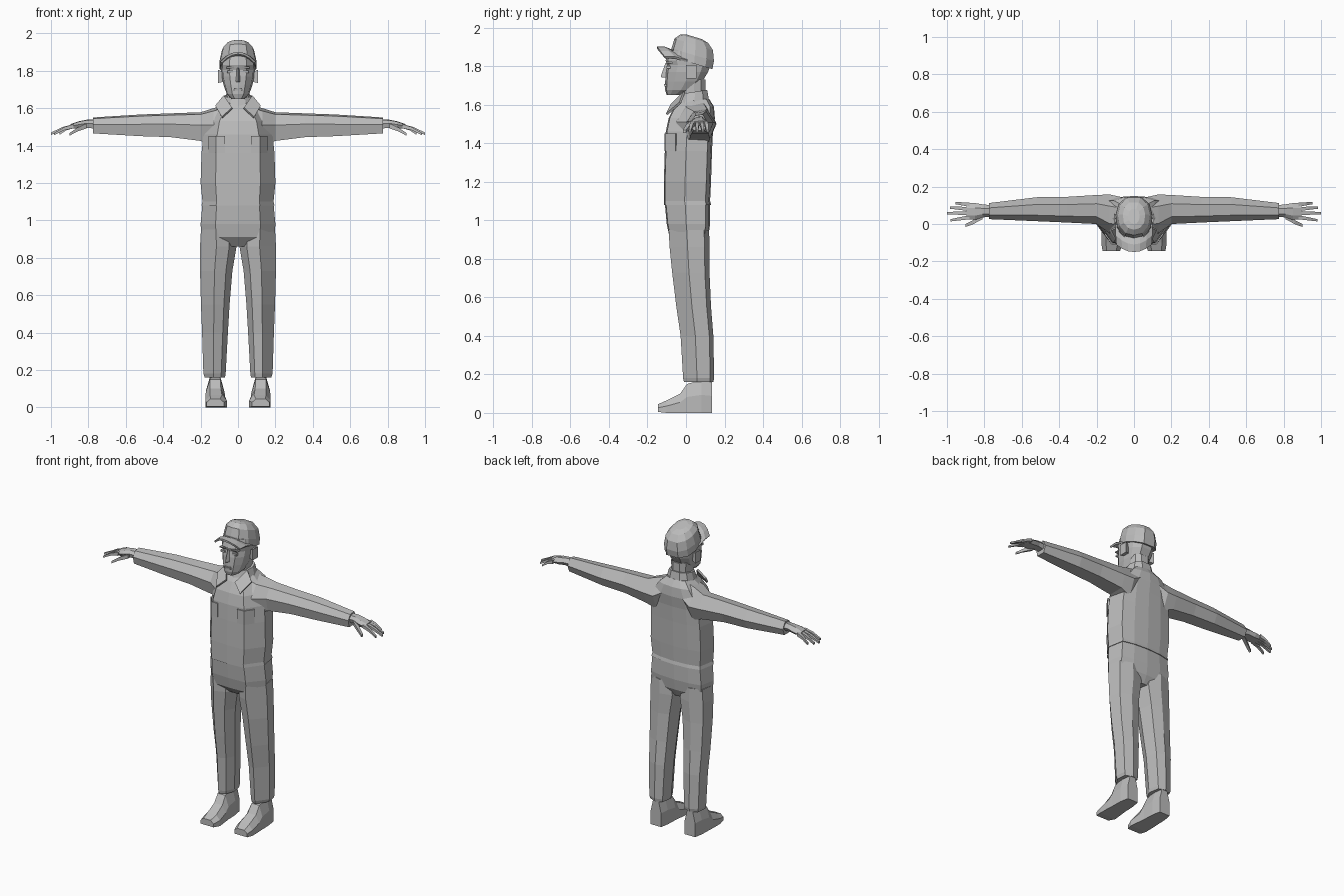
import bpy
import bmesh
from mathutils import Vector

cube = bpy.data.objects.get("Cube")
if cube:
    bpy.data.objects.remove(cube)

grey = bpy.data.materials.new("plain_grey")
grey.use_nodes = True
COLOUR = (0.5, 0.5, 0.5, 1)
grey.diffuse_color = COLOUR
grey.node_tree.nodes["Principled BSDF"].inputs["Base Color"].default_value = COLOUR

# Cross-sections in unit coordinates
TORSO = [(0, -1), (.6, -.95), (1, -.1), (.9, .8), (.5, .95), (0, 1),
         (-.5, .95), (-.9, .8), (-1, -.1), (-.6, -.95)]
LEG = [(.1, -1), (1, -.1), (.85, .75), (0, 1), (-.8, .8), (-1, -.1), (-.6, -.75)]
SLEEVE = [(-.5, .85), (-1, .1), (-.75, -1), (.6, -1), (1, 0), (.4, 1)]
HEAD = [(0, -1), (.5, -.9), (.9, -.5), (1, .1), (.85, .65), (.4, 1),
        (-.4, 1), (-.85, .65), (-1, .1), (-.9, -.5), (-.5, -.9)]
SHOE = [(-1, -1), (1, -1), (1, .1), (.55, 1), (-.55, 1), (-1, .1)]
BOX = [(-1, -1), (1, -1), (1, 1), (-1, 1)]


def finish(name, bm, thickness=0):
    """Turn a bmesh into a flat-shaded object."""
    bmesh.ops.recalc_face_normals(bm, faces=bm.faces)
    mesh = bpy.data.meshes.new(name)
    bm.to_mesh(mesh)
    bm.free()
    mesh.materials.append(grey)
    obj = bpy.data.objects.new(name, mesh)
    bpy.context.collection.objects.link(obj)
    if thickness:
        shell = obj.modifiers.new("thickness", "SOLIDIFY")
        shell.thickness = thickness
        shell.offset = 0
    return obj


def section(profile, axis, pos, a_min, a_max, b_min, b_max, tilt=0):
    """Fit a unit profile to a rectangle across the given axis."""
    points = []
    for u, v in profile:
        a = (a_min + a_max) / 2 + u * (a_max - a_min) / 2
        b = (b_min + b_max) / 2 + v * (b_max - b_min) / 2
        points.append({"x": Vector((pos, a, b)),
                       "y": Vector((a, pos, b)),
                       "z": Vector((a, b, pos - tilt * b))}[axis])
    return points


def loft(name, profile, axis, stations, side=1, tilt=0):
    """Skin a row of sections and close both ends."""
    bm = bmesh.new()
    rings = []
    for station in stations:
        ring = section(profile, axis, *station, tilt=tilt)
        rings.append([bm.verts.new((p.x * side, p.y, p.z)) for p in ring])
    for low, high in zip(rings, rings[1:]):
        for i in range(len(low)):
            j = (i + 1) % len(low)
            bm.faces.new((low[i], low[j], high[j], high[i]))
    bm.faces.new(rings[0])
    bm.faces.new(rings[-1])
    return finish(name, bm)


def upright(name, profile, stations, tilt=0):
    """Symmetric vertical loft: height, half width, front, back."""
    return loft(name, profile, "z",
                [(z, -w, w, front, back) for z, w, front, back in stations], tilt=tilt)


def sheet(name, rows, thickness, side=1):
    """Thin panel through equal rows of points."""
    bm = bmesh.new()
    grid = [[bm.verts.new((x * side, y, z)) for x, y, z in row] for row in rows]
    for r, s in zip(grid, grid[1:]):
        for i in range(len(r) - 1):
            bm.faces.new((r[i], r[i + 1], s[i + 1], s[i]))
    return finish(name, bm, thickness)


def stick(name, path, width, height, side):
    """Tapering square rod along x, for the fingers."""
    stations = []
    for i, (x, y, z) in enumerate(path):
        k = 1 - .22 * i
        stations.append((x, y - width * k, y + width * k, z - height * k, z + height * k))
    return loft(name, BOX, "x", stations, side)


# Jacket and hips
upright("jacket", TORSO, [
    (1.08, .195, -.115, .13), (1.1, .19, -.115, .125), (1.2, .2, -.115, .13),
    (1.36, .195, -.11, .135), (1.46, .185, -.105, .14), (1.53, .165, -.09, .15),
    (1.59, .12, -.06, .145), (1.63, .075, -.03, .12)])
upright("hips", TORSO, [
    (1.09, .19, -.11, .125), (.98, .2, -.1, .125), (.91, .195, -.085, .115),
    (.86, .07, -.04, .09)])

# Head, neck and collar
upright("neck", HEAD, [(1.57, .07, -.05, .1), (1.64, .06, -.03, .1), (1.73, .062, -.03, .1)])
upright("collar_band", HEAD, [
    (1.6, .09, -.05, .12), (1.66, .074, -.03, .11)], tilt=-.15)
upright("head", HEAD, [
    (1.65, .036, -.1, -.02), (1.675, .06, -.108, .04), (1.72, .076, -.108, .085),
    (1.77, .088, -.105, .115), (1.805, .09, -.098, .125), (1.83, .092, -.106, .125),
    (1.88, .085, -.09, .12)])
loft("nose", [(-1, 1), (0, -1), (1, 1)], "z", [
    (1.74, -.018, .018, -.128, -.09), (1.75, -.018, .018, -.13, -.09),
    (1.815, -.009, .009, -.107, -.09)])
loft("mouth", BOX, "z", [(1.695, -.024, .024, -.112, -.09), (1.707, -.02, .02, -.114, -.09)])

# Cap with a curved brim
upright("cap_crown", HEAD, [
    (1.825, .1, -.075, .137), (1.87, .098, -.075, .145), (1.925, .086, -.06, .14),
    (1.955, .06, -.03, .115), (1.965, .03, 0, .08)], tilt=.3)
steps = [i / 3 for i in range(-3, 4)]
sheet("cap_brim", [
    [(.096 * u, -.06 + .07 * u * u, 1.875 - .05 * u * u) for u in steps],
    [(.095 * u, -.11 + .05 * u * u, 1.895 - .05 * u * u) for u in steps],
    [(.09 * u, -.15 + .04 * u * u, 1.895 - .05 * u * u) for u in steps]], .012)

for side, word in ((1, "left"), (-1, "right")):
    # Facial details
    loft(word + "_ear", BOX, "x", [
        (.08, .005, .045, 1.74, 1.795), (.106, 0, .055, 1.735, 1.805)], side)
    loft(word + "_eye", BOX, "z", [
        (1.787, .025, .058, -.1, -.08), (1.8, .027, .056, -.1, -.08)], side)
    loft(word + "_brow", BOX, "z", [
        (1.813, .02, .063, -.1, -.07), (1.822, .022, .06, -.104, -.07)], side)

    # Collar flap and chest pocket
    sheet(word + "_collar_flap", [
        [(.075, -.01, 1.665), (.12, -.03, 1.61)],
        [(.03, -.075, 1.6), (.085, -.1, 1.55)]], .012, side)
    sheet(word + "_pocket", [
        [(.07, -.108, z), (.117, -.106, z), (.155, -.052, z)] for z in (1.36, 1.45)],
        .008, side)

    # Trouser leg with a cuff, and shoe
    loft(word + "_leg", LEG, "z", [
        (.95, .02, .198, -.09, .12), (.86, .008, .203, -.085, .122),
        (.73, .03, .203, -.072, .122), (.55, .045, .198, -.05, .13),
        (.4, .054, .192, -.028, .142), (.18, .066, .185, -.015, .146),
        (.16, .07, .178, -.01, .142)], side)
    loft(word + "_shoe", SHOE, "y", [
        (.135, .085, .16, 0, .16), (.08, .075, .17, 0, .17), (.005, .072, .172, 0, .15),
        (-.03, .068, .174, 0, .1), (-.1, .06, .175, 0, .065),
        (-.145, .075, .168, .005, .045)], side)

    # Sleeve
    loft(word + "_sleeve", SLEEVE, "x", [
        (.05, -.05, .14, 1.47, 1.62), (.13, -.05, .158, 1.4, 1.6),
        (.2, 0, .155, 1.425, 1.578), (.36, .008, .145, 1.445, 1.572),
        (.52, .015, .143, 1.45, 1.566), (.775, .026, .112, 1.465, 1.55)], side)

    # Hand, fingers and thumb
    loft(word + "_hand", SLEEVE, "x", [
        (.76, .04, .1, 1.49, 1.54), (.81, .035, .105, 1.495, 1.538),
        (.85, .022, .112, 1.49, 1.53), (.895, .025, .112, 1.49, 1.515)], side)
    for finger, base, tip_x, tip_y in (("little", .103, .955, .112), ("ring", .08, .985, .088),
                                       ("middle", .058, 1, .058), ("index", .036, .98, .02)):
        stick(f"{word}_{finger}_finger", [
            (.88, base, 1.503), ((.88 + tip_x) / 2, (base + tip_y) / 2, 1.49),
            (tip_x, tip_y, 1.463)], .011, .011, side)
    stick(word + "_thumb", [
        (.81, .04, 1.505), (.86, .01, 1.485), (.9, -.008, 1.46)], .014, .013, side)
